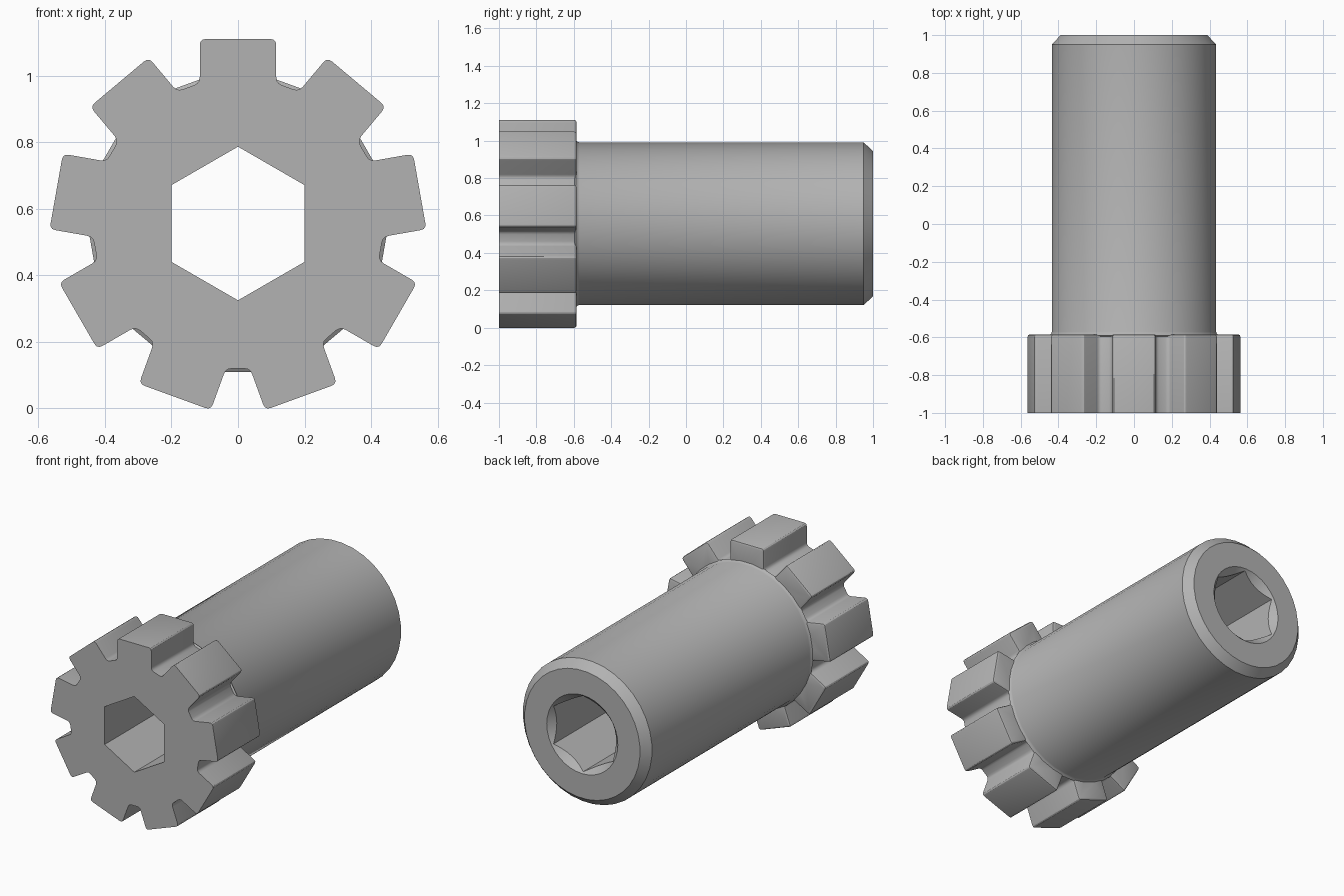
import bpy, bmesh
from math import sin, cos, pi, radians
from mathutils import Vector

if "Cube" in bpy.data.objects:
    bpy.data.objects.remove(bpy.data.objects["Cube"], do_unlink=True)

AXIS_Z = 0.556
TEETH = 9
FRONT, SHOULDER, BACK = -1.0, -0.585, 1.0
BODY_R = 0.436
ROUND = 0.018

steel = bpy.data.materials.new("Grey steel")
steel.use_nodes = True
GREY = (0.45, 0.45, 0.45, 1)
steel.diffuse_color = GREY
steel.node_tree.nodes["Principled BSDF"].inputs["Base Color"].default_value = GREY


def finish(name, bm):
    bmesh.ops.recalc_face_normals(bm, faces=bm.faces)
    mesh = bpy.data.meshes.new(name)
    bm.to_mesh(mesh)
    bm.free()
    mesh.materials.append(steel)
    obj = bpy.data.objects.new(name, mesh)
    bpy.context.collection.objects.link(obj)
    return obj


def lathe(name, profile, sides, turn=0.0):
    """Solid of revolution about the y axis from (radius, y) points."""
    bm = bmesh.new()
    rings = []
    for r, y in profile:
        angles = [turn + 2 * pi * i / sides for i in range(sides)]
        rings.append([bm.verts.new((r * sin(a), y, AXIS_Z + r * cos(a))) for a in angles])
    for a, b in zip(rings, rings[1:]):
        for i in range(sides):
            j = (i + 1) % sides
            bm.faces.new((a[i], a[j], b[j], b[i]))
    bm.faces.new(rings[0])
    bm.faces.new(rings[-1])
    return finish(name, bm)


def rounded(points, radius, steps=3):
    """Replace each corner of a closed outline with a small curve."""
    out = []
    for i, p in enumerate(points):
        a = p + (points[i - 1] - p).normalized() * radius
        b = p + (points[(i + 1) % len(points)] - p).normalized() * radius
        for s in range(steps + 1):
            t = s / steps
            out.append(a * (1 - t) ** 2 + p * 2 * t * (1 - t) + b * t ** 2)
    return out


# Toothed head: square teeth with flat roots
def gear(name):
    half, tip = 0.115, 0.555
    gap = pi / TEETH
    root = (BODY_R - half * sin(gap)) / cos(gap)
    outline = []
    for k in range(TEETH):
        a = 2 * pi * k / TEETH
        for u, v in ((-half, root), (-half, tip), (half, tip), (half, root)):
            outline.append(Vector((u * cos(a) + v * sin(a), v * cos(a) - u * sin(a))))
    bm = bmesh.new()
    verts = [bm.verts.new((p.x, FRONT, AXIS_Z + p.y)) for p in rounded(outline, ROUND)]
    cap = bm.faces.new(verts)
    made = bmesh.ops.extrude_face_region(bm, geom=[cap], use_keep_orig=True)["geom"]
    for v in made:
        if isinstance(v, bmesh.types.BMVert):
            v.co.y = SHOULDER
    rim = [e for e in bm.edges if all(v.co.y > SHOULDER - 0.01 for v in e.verts)]
    bmesh.ops.recalc_face_normals(bm, faces=bm.faces)
    bmesh.ops.bevel(bm, geom=rim, offset=0.012, segments=2, profile=0.5, affect='EDGES')
    return finish(name, bm)


head = gear("toothed_head")

# Round shaft with a small fillet at the head and a chamfered end
shaft = lathe("splined_sleeve", [
    (BODY_R, -0.8), (BODY_R, SHOULDER - 0.012), (BODY_R + 0.012, SHOULDER - 0.004),
    (BODY_R + 0.004, SHOULDER + 0.006), (BODY_R, SHOULDER + 0.015),
    (BODY_R, 0.95), (0.39, BACK)], 36, radians(5))

# Hexagonal bore and the countersink at its back end
hex_bore = lathe("hex_bore_cutter", [(0.231, -1.2), (0.231, 1.2)], 6)
countersink = lathe("countersink_cutter", [(0.19, 0.95), (0.24, BACK), (0.25, 1.01)], 36)

bpy.context.view_layer.objects.active = shaft
for tool, mode in ((head, 'UNION'), (hex_bore, 'DIFFERENCE'), (countersink, 'DIFFERENCE')):
    mod = shaft.modifiers.new(tool.name, 'BOOLEAN')
    mod.object = tool
    mod.operation = mode
    mod.solver = 'EXACT'
    bpy.ops.object.modifier_apply(modifier=mod.name)
    bpy.data.objects.remove(tool, do_unlink=True)

bpy.ops.object.select_all(action='DESELECT')
shaft.select_set(True)
bpy.ops.object.shade_smooth_by_angle(angle=radians(30))
